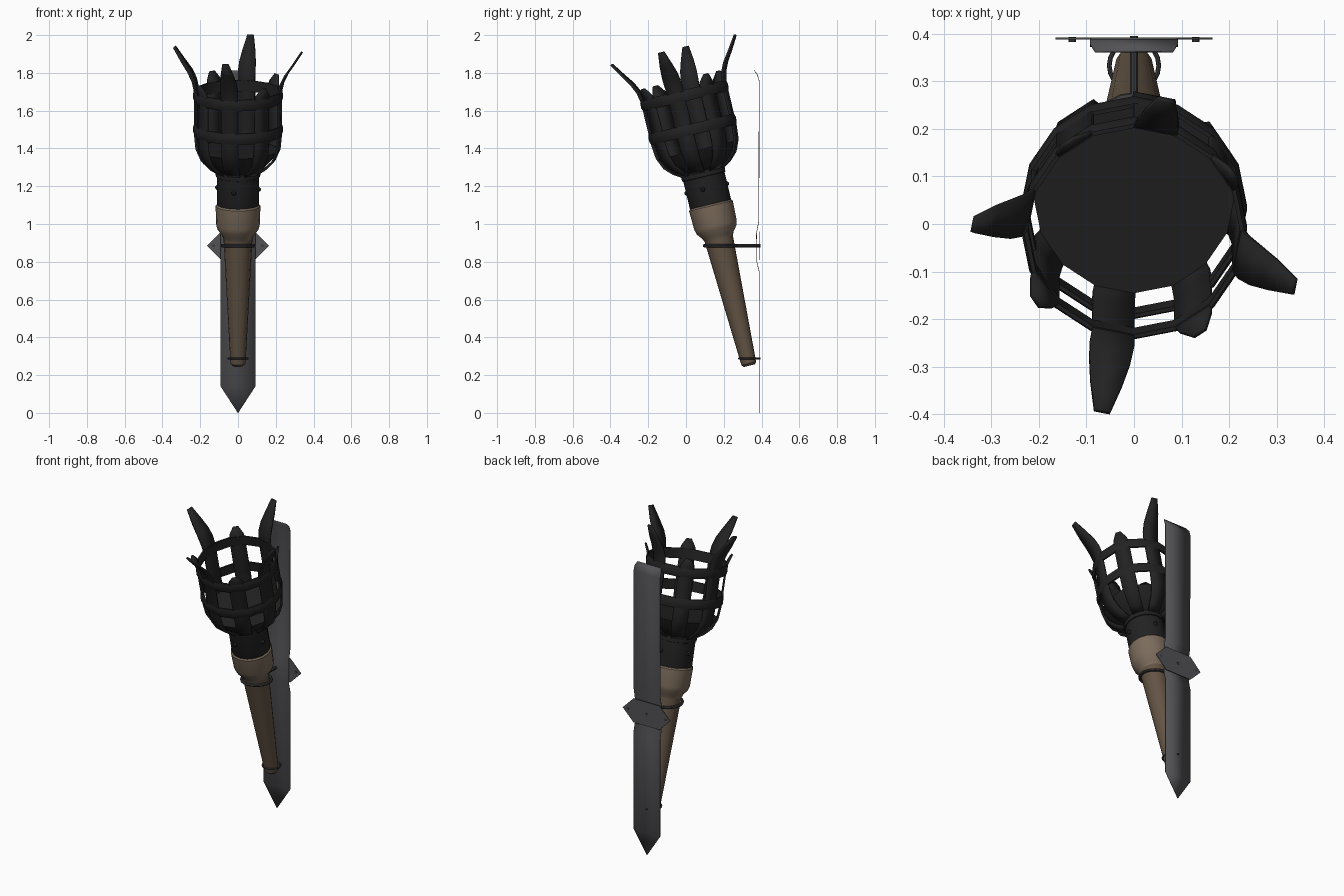
import bpy, bmesh, math
from mathutils import Matrix, Vector

if "Cube" in bpy.data.objects:
    bpy.data.objects.remove(bpy.data.objects["Cube"])

TAU = math.tau
TILT = Matrix.Translation((0, 0.335, 0.25)) @ Matrix.Rotation(math.radians(13.5), 4, 'X')


def material(name, rgb):
    m = bpy.data.materials.new(name)
    m.diffuse_color = (*rgb, 1)
    m.use_nodes = True
    m.node_tree.nodes["Principled BSDF"].inputs["Base Color"].default_value = m.diffuse_color
    return m


BLACK = material("blackened iron", (0.016, 0.016, 0.016))
STEEL = material("grey steel", (0.085, 0.083, 0.09))
DARK = material("dark steel", (0.045, 0.045, 0.048))
WOOD = material("brown wood", (0.125, 0.088, 0.058))
PALE = material("pale wood", (0.20, 0.148, 0.105))


def finish(name, bm, mat, matrix=None, smooth=True):
    bmesh.ops.recalc_face_normals(bm, faces=bm.faces)
    me = bpy.data.meshes.new(name)
    bm.to_mesh(me)
    bm.free()
    if smooth:
        for p in me.polygons:
            p.use_smooth = True
        me.set_sharp_from_angle(angle=math.radians(32))
    me.materials.append(mat)
    ob = bpy.data.objects.new(name, me)
    bpy.context.collection.objects.link(ob)
    if matrix:
        ob.matrix_world = matrix
    return ob


def lathe(name, profile, mat, closed=False, segs=16):
    """Turn (radius, height) points about the torch axis."""
    bm = bmesh.new()
    rows = [[bm.verts.new((r * math.cos(TAU * i / segs), r * math.sin(TAU * i / segs), t))
             for i in range(segs)] for r, t in profile]
    pairs = list(zip(rows, rows[1:]))
    if closed:
        pairs.append((rows[-1], rows[0]))
    else:
        bm.faces.new(rows[0])
        bm.faces.new(rows[-1])
    for a, b in pairs:
        for i in range(segs):
            j = (i + 1) % segs
            bm.faces.new((a[i], a[j], b[j], b[i]))
    return finish(name, bm, mat, TILT)


def ribbon(name, rows, mat, thick, matrix=None):
    """Strip in the local yz plane from (y, z, half width) rows."""
    bm = bmesh.new()
    pts = [(bm.verts.new((-w, y, z)), bm.verts.new((w, y, z))) for y, z, w in rows]
    for (a, b), (c, d) in zip(pts, pts[1:]):
        bm.faces.new((a, b, d, c))
    ob = finish(name, bm, mat, matrix)
    s = ob.modifiers.new("thickness", 'SOLIDIFY')
    s.thickness = thick
    s.offset = 0
    return ob


# wooden handle and its wider head
lathe("handle", [(0.03, 0), (0.04, 0.012), (0.077, 0.70)], WOOD)
lathe("handle_head", [(0.074, 0.685), (0.085, 0.71), (0.108, 0.74), (0.115, 0.765),
                      (0.119, 0.87), (0.112, 0.878)], PALE)

# iron socket, collar and rivets
lathe("socket", [(0.108, 0.86), (0.112, 0.87), (0.112, 1.07)], BLACK)
lathe("socket_collar", [(0.105, 1.025), (0.117, 1.03), (0.119, 1.045), (0.117, 1.06),
                        (0.105, 1.065)], BLACK)
for k in range(4):
    bm = bmesh.new()
    bmesh.ops.create_uvsphere(bm, u_segments=8, v_segments=6, radius=0.013)
    m = TILT @ Matrix.Rotation(math.radians(78.75 + 90 * k), 4, 'Z') @ Matrix.Translation((0.111, 0, 0.965))
    finish("socket_rivet", bm, BLACK, m)

# solid bowl in the bottom of the basket
lathe("basket_bowl", [(0.10, 1.055), (0.142, 1.085), (0.182, 1.125), (0.212, 1.175)], BLACK)

# basket staves: alternate long splayed points and short points
base = [(0.110, 1.055, 0.032), (0.150, 1.08, 0.037), (0.190, 1.12, 0.041),
        (0.216, 1.18, 0.045), (0.223, 1.25, 0.045), (0.224, 1.49, 0.045)]
long_tip = [(0.236, 1.545, 0.047), (0.260, 1.595, 0.044), (0.298, 1.65, 0.034), (0.343, 1.72, 0.017)]
short_tip = [(0.231, 1.515, 0.040), (0.248, 1.555, 0.015)]
for k in range(8):
    tip = short_tip if k % 2 else long_tip
    m = TILT @ Matrix.Rotation(math.radians(78.75 + 45 * k - 90), 4, 'Z')
    ribbon("basket_stave", base + tip, BLACK, 0.01, m)

# hoops round the basket
for t in (1.287, 1.47):
    lathe("basket_hoop", [(0.223, t - 0.03), (0.232, t - 0.03), (0.238, t - 0.012),
                          (0.238, t + 0.012), (0.232, t + 0.03), (0.223, t + 0.03)], BLACK, closed=True)

# wall strap, bulging over the cross plate and lipped at the top
ribbon("wall_strap", [(0.387, 0, 0.001), (0.387, 0.14, 0.092), (0.387, 0.75, 0.092),
                      (0.375, 0.80, 0.092), (0.373, 0.95, 0.092), (0.386, 1.02, 0.092),
                      (0.387, 1.76, 0.092), (0.378, 1.79, 0.092), (0.362, 1.812, 0.082)],
       STEEL, 0.003)

# hexagonal cross plate with rivets
bm = bmesh.new()
bm.faces.new([bm.verts.new((x, 0.39, z)) for x, z in
              ((-0.165, 0.885), (-0.09, 0.81), (0.09, 0.81), (0.165, 0.885), (0.09, 0.96), (-0.09, 0.96))])
plate = finish("cross_plate", bm, STEEL, smooth=False)
s = plate.modifiers.new("thickness", 'SOLIDIFY')
s.thickness = 0.004
s.offset = 0


def rod(name, start, end, radius, mat):
    a, b = Vector(start), Vector(end)
    bm = bmesh.new()
    bmesh.ops.create_cone(bm, cap_ends=True, segments=10, radius1=radius, radius2=radius,
                          depth=(b - a).length)
    q = (b - a).to_track_quat('Z', 'Y').to_matrix().to_4x4()
    return finish(name, bm, mat, Matrix.Translation((a + b) / 2) @ q)


for x in (-0.13, 0.13):
    rod("plate_rivet", (x, 0.383, 0.885), (x, 0.393, 0.885), 0.008, DARK)


def holder(name, y, z, radius, tube):
    """Level ring round the handle with a pin through the strap."""
    n, k = 20, 8
    bm = bmesh.new()
    v = [[bm.verts.new(((radius + tube * math.cos(TAU * j / k)) * math.cos(TAU * i / n),
                        (radius + tube * math.cos(TAU * j / k)) * math.sin(TAU * i / n),
                        tube * math.sin(TAU * j / k))) for j in range(k)] for i in range(n)]
    for i in range(n):
        for j in range(k):
            i2, j2 = (i + 1) % n, (j + 1) % k
            bm.faces.new((v[i][j], v[i2][j], v[i2][j2], v[i][j2]))
    finish(name, bm, DARK, Matrix.Translation((0, y, z)))
    rod(name + "_pin", (0, y + radius, z), (0, 0.395, z), tube, DARK)


holder("upper_holding_ring", 0.183, 0.885, 0.085, 0.009)
holder("lower_holding_ring", 0.333, 0.288, 0.052, 0.005)
